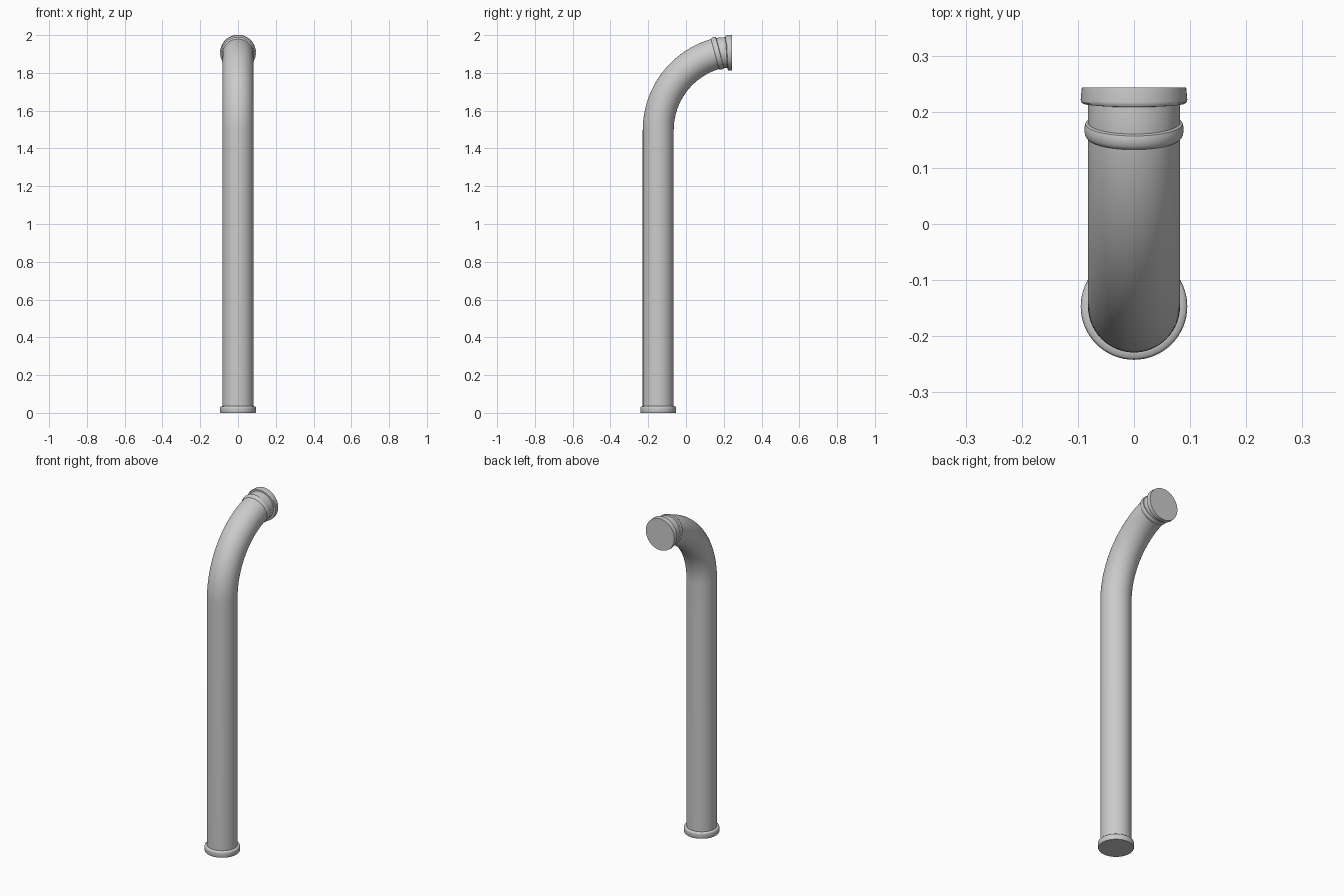
import bpy, bmesh
from math import sin, cos, pi, radians
from mathutils import Vector

if "Cube" in bpy.data.objects:
    bpy.data.objects.remove(bpy.data.objects["Cube"])

SIDES = 64
Y0, Z0, BEND = -0.147, 1.497, 0.42   # riser axis, bend start, bend radius
R = 0.082


def on_arc(deg):
    t = radians(deg)
    return Y0 + BEND * (1 - cos(t)), Z0 + BEND * sin(t)


def sweep(name, stations):
    """Loft circles; station = (y, z, tilt from vertical in degrees, radius)."""
    bm = bmesh.new()
    rings = []
    for y, z, deg, r in stations:
        t = radians(deg)
        c, v = Vector((0, y, z)), Vector((0, cos(t), -sin(t)))
        rings.append([bm.verts.new(c + r * (Vector((cos(a), 0, 0)) + v * sin(a)))
                      for a in (2 * pi * i / SIDES for i in range(SIDES))])
    for a, b in zip(rings, rings[1:]):
        for i in range(SIDES):
            j = (i + 1) % SIDES
            bm.faces.new((a[i], a[j], b[j], b[i]))
    bm.faces.new(rings[0])
    bm.faces.new(rings[-1])
    bmesh.ops.recalc_face_normals(bm, faces=bm.faces)
    me = bpy.data.meshes.new(name)
    bm.to_mesh(me)
    bm.free()
    ob = bpy.data.objects.new(name, me)
    bpy.context.collection.objects.link(ob)
    bpy.ops.object.select_all(action='DESELECT')
    ob.select_set(True)
    bpy.context.view_layer.objects.active = ob
    bpy.ops.object.shade_smooth_by_angle(angle=radians(35))
    return ob


# Pipe: straight riser, bend, short levelled outlet
END = 75.5
path = [(Y0, 0.005, 0, R), (Y0, Z0, 0, R)]
path += [(*on_arc(END * i / 28), END * i / 28, R) for i in range(1, 29)]
path += [(0.195, 1.907, 82, R), (0.218, 1.907, 88, R), (0.235, 1.907, 90, R)]
sweep("pipe", path)

# Base flange with softened top edge
sweep("base_flange", [(Y0, z, 0, r) for z, r in
                      ((0, 0.093), (0.004, 0.095), (0.026, 0.095),
                       (0.031, 0.094), (0.034, 0.091), (0.036, 0.082))])

# Rounded collar around the end of the bend
cy, cz = on_arc(END)
t = radians(END)
collar = ((-0.016, 0.081), (-0.013, 0.085), (-0.008, 0.0875), (-0.001, 0.0885),
          (0.006, 0.088), (0.011, 0.0865), (0.013, 0.081))
sweep("collar", [(cy + d * sin(t), cz + d * cos(t), END, r) for d, r in collar])

# Outlet flange, flat vertical end face
sweep("outlet_flange", [(0.214, 1.907, 86, 0.082), (0.215, 1.907, 86, 0.091),
                        (0.218, 1.907, 87, 0.0945), (0.222, 1.907, 87, 0.095),
                        (0.243, 1.907, 90, 0.093)])
